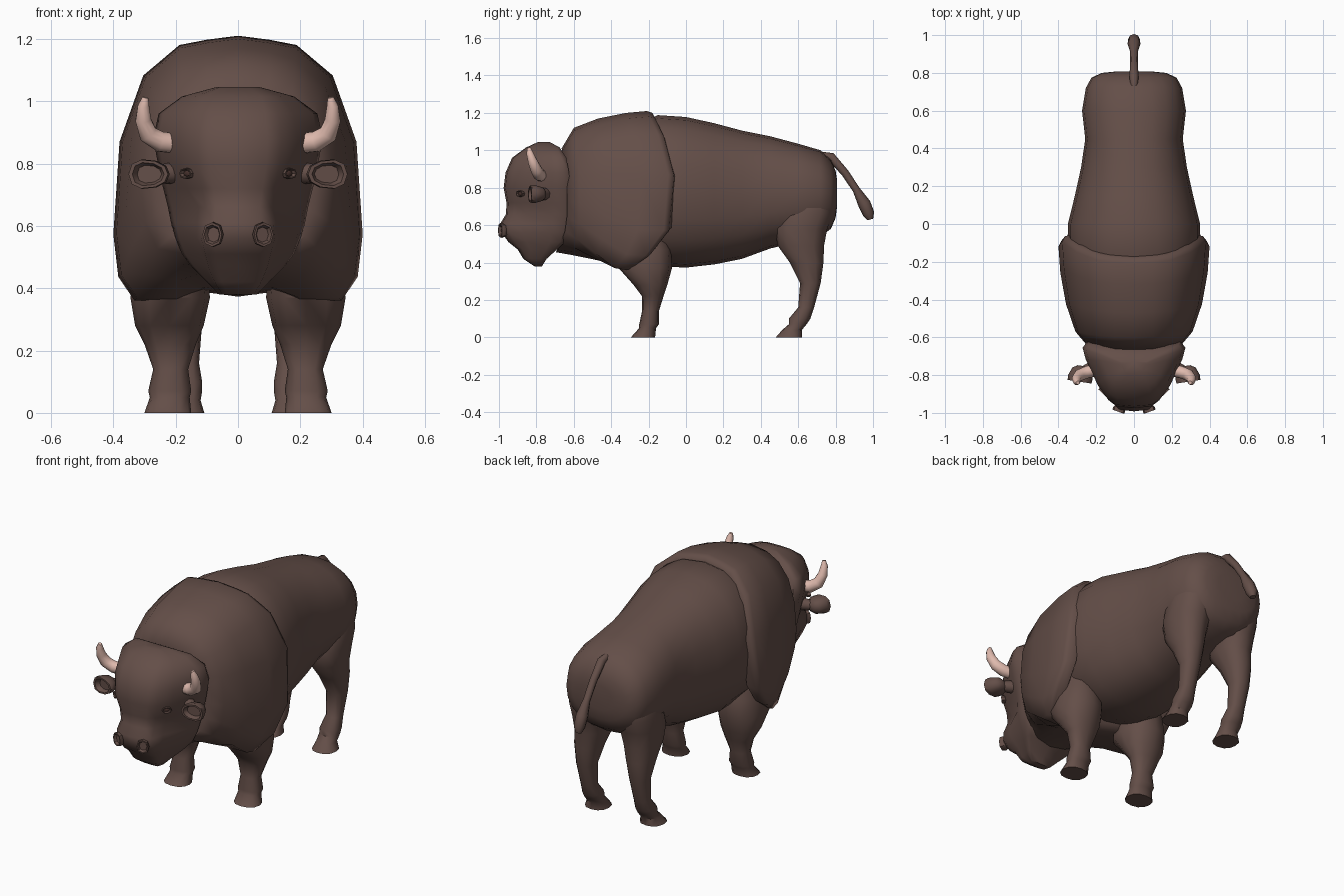
import bpy, bmesh, math
from mathutils import Vector, Matrix


def material(name, color):
    m = bpy.data.materials.new(name)
    m.diffuse_color = (*color, 1)
    return m


BROWN = material("brown hide", (0.127, 0.077, 0.065))
HORN = material("pale horn", (0.74, 0.49, 0.42))
DARK = material("dark eye", (0.06, 0.03, 0.025))


def loft(name, rings, mat=BROWN, mirror=False, angle=40):
    """Skin a list of closed rings, cap both ends, optionally copy to -x."""
    bm = bmesh.new()
    for s in ((1, -1) if mirror else (1,)):
        vs = [[bm.verts.new((p[0] * s, p[1], p[2])) for p in r] for r in rings]
        n = len(vs[0])
        for a, b in zip(vs, vs[1:]):
            for i in range(n):
                j = (i + 1) % n
                bm.faces.new((a[i], a[j], b[j], b[i]))
        bm.faces.new(vs[0])
        bm.faces.new(vs[-1])
    bmesh.ops.recalc_face_normals(bm, faces=bm.faces[:])
    for f in bm.faces:
        f.smooth = True
    me = bpy.data.meshes.new(name)
    bm.to_mesh(me)
    bm.free()
    me.set_sharp_from_angle(angle=math.radians(angle))
    me.materials.append(mat)
    ob = bpy.data.objects.new(name, me)
    bpy.context.collection.objects.link(ob)
    return ob


def oval(n, power=2.0):
    """Unit superellipse points."""
    pts = []
    for i in range(n):
        a = 2 * math.pi * i / n
        c, s = math.cos(a), math.sin(a)
        pts.append((math.copysign(abs(c) ** (2 / power), c),
                    math.copysign(abs(s) ** (2 / power), s)))
    return pts


def both_sides(half):
    """Close a half outline that starts and ends on x = 0."""
    return half + [(-p[0], *p[1:]) for p in half[-2:0:-1]]


def tube(name, path, mat=BROWN, mirror=False, n=8):
    """Round tube through (x, y, z, radius) points."""
    pts = [Vector(p[:3]) for p in path]
    rings = []
    for i, p in enumerate(pts):
        d = (pts[min(i + 1, len(pts) - 1)] - pts[max(i - 1, 0)]).normalized()
        u = d.cross(Vector((0.3, 1, 0.2)) if mirror else Vector((1, 0, 0))).normalized()
        v = d.cross(u)
        rings.append([p + (u * c + v * s) * path[i][3] for c, s in oval(n)])
    return loft(name, rings, mat, mirror, 60)


def cup(name, center, rx, rz, depth, turn=0.0, n=8, taper=0.0):
    """Hollow oval cup opening towards -y, turned about z, on both sides."""
    rot = Matrix.Rotation(turn, 3, 'Z')
    rings = []
    for k, d in ((0.35, 1), (0.75, 0.8), (1, 0.3), (0.97, 0), (0.78, 0), (0.6, 0.3)):
        rings.append([Vector(center) + rot @ Vector((rx * k * c, depth * d, rz * k * s * (1 + taper * c)))
                      for c, s in oval(n, 2.3)])
    return loft(name, rings, mirror=True, angle=45)


# Barrel and rump: y, top, bottom, half width
body = [(-0.35, 1.10, 0.45, 0.28), (-0.15, 1.188, 0.38, 0.352), (0.0, 1.178, 0.373, 0.35),
        (0.15, 1.145, 0.39, 0.313), (0.30, 1.105, 0.42, 0.28), (0.45, 1.075, 0.475, 0.258),
        (0.60, 1.035, 0.51, 0.275), (0.72, 1.0, 0.54, 0.255), (0.775, 0.95, 0.58, 0.225),
        (0.80, 0.89, 0.64, 0.17), (0.808, 0.84, 0.70, 0.09)]
loft("body", [[(w * c, y, (t + b) / 2 + (t - b) / 2 * s) for c, s in oval(20, 2.3)]
              for y, t, b, w in body], angle=60)

# Shaggy shoulder mane: normalised half outline (width, height), rounder at the neck
outline = [(0, 1), (0.25, 0.985), (0.47, 0.965), (0.76, 0.85), (0.95, 0.60), (1, 0.25),
           (0.96, 0.09), (0.83, 0.0), (0.5, 0.0), (0.28, 0.04), (0, 0.02)]
# y at mid height, top, bottom, half width, setback at top and bottom, draping
mane = [(-0.62, 0.95, 0.50, 0.20, 0.02, 0.06, 0), (-0.635, 1.01, 0.455, 0.255, 0.03, 0.06, 0),
        (-0.57, 1.12, 0.435, 0.31, 0.03, 0.04, 0.35), (-0.42, 1.17, 0.405, 0.36, 0.05, 0.08, 0.75),
        (-0.24, 1.20, 0.37, 0.39, 0.08, 0.14, 1), (-0.09, 1.21, 0.36, 0.40, 0.12, 0.23, 1),
        (-0.06, 1.20, 0.365, 0.385, 0.12, 0.24, 1), (-0.05, 1.17, 0.39, 0.335, 0.12, 0.23, 1)]
rings = []
for y, t, b, w, st, sb, drape in mane:
    half = []
    for i, (u, v) in enumerate(outline):
        a = math.pi * i / 10
        u = u * drape + math.sin(a) ** 0.85 * (1 - drape) if 0 < i < 10 else 0
        v = v * drape + (1 + math.cos(a)) / 2 * (1 - drape)
        e = 2 * v - 1
        back = st * e * e if e > 0 else sb * abs(e) ** 3
        half.append((u * w, y - back, b + (t - b) * v))
    rings.append(both_sides(half))
loft("shoulder_mane", rings, angle=65)

# Head with muzzle and beard: z, front y, back y, back half width, front half width
head = [(0.38, -0.81, -0.77, 0.06, 0.05), (0.42, -0.87, -0.745, 0.10, 0.075),
        (0.47, -0.90, -0.69, 0.15, 0.095), (0.51, -0.95, -0.645, 0.18, 0.105),
        (0.56, -0.985, -0.63, 0.20, 0.118), (0.61, -0.992, -0.625, 0.215, 0.112),
        (0.66, -0.962, -0.62, 0.225, 0.105), (0.72, -0.96, -0.62, 0.24, 0.115),
        (0.80, -0.975, -0.62, 0.257, 0.135), (0.88, -0.965, -0.625, 0.272, 0.14),
        (0.96, -0.93, -0.64, 0.255, 0.13), (1.015, -0.855, -0.675, 0.18, 0.11),
        (1.045, -0.79, -0.73, 0.07, 0.05)]
rings = []
for z, yf, yb, w, wf in head:
    k = 0.38 if z > 0.7 else 0.18
    side = [(0, 0), (w * 0.92, 0), (w, 0.09), (w * 0.94, 0.27), (w * k + wf * (1 - k), 0.68),
            (wf, 0.88), (wf * 0.68, 0.975), (0, 1)]
    rings.append(both_sides([(x, yb + (yf - yb) * t, z) for x, t in side]))
loft("head", rings, angle=50)

# Legs: z, front y, back y, inner x, outer x
front = [(0.62, -0.34, -0.14, 0.12, 0.28), (0.47, -0.36, -0.08, 0.10, 0.33),
         (0.37, -0.36, -0.075, 0.09, 0.345), (0.28, -0.28, -0.10, 0.11, 0.33),
         (0.22, -0.235, -0.12, 0.135, 0.30), (0.14, -0.235, -0.145, 0.16, 0.272),
         (0.07, -0.25, -0.145, 0.15, 0.288), (0.05, -0.25, -0.16, 0.155, 0.283),
         (0, -0.295, -0.165, 0.15, 0.30)]
rear = [(0.88, 0.60, 0.70, 0.06, 0.18), (0.74, 0.53, 0.78, 0.035, 0.25),
        (0.66, 0.495, 0.785, 0.035, 0.262), (0.58, 0.475, 0.755, 0.045, 0.262),
        (0.49, 0.49, 0.738, 0.065, 0.25),
        (0.40, 0.555, 0.735, 0.09, 0.24), (0.29, 0.61, 0.72, 0.115, 0.225),
        (0.16, 0.60, 0.685, 0.125, 0.215), (0.10, 0.55, 0.665, 0.115, 0.225),
        (0.07, 0.55, 0.645, 0.115, 0.225), (0.04, 0.515, 0.62, 0.12, 0.225),
        (0, 0.48, 0.62, 0.108, 0.245)]
for name, leg in (("front_legs", front), ("rear_legs", rear)):
    loft(name, [[((a + b) / 2 + (b - a) / 2 * c, (f + k) / 2 + (k - f) / 2 * s, z)
                 for c, s in oval(12, 2.3)] for z, f, k, a, b in leg], mirror=True)

# Tail with tuft
tube("tail", [(0, 0.72, 0.975, 0.018), (0, 0.775, 0.965, 0.024), (0, 0.85, 0.88, 0.021),
              (0, 0.91, 0.79, 0.02), (0, 0.953, 0.715, 0.034), (0, 0.977, 0.66, 0.031),
              (0, 0.985, 0.63, 0.016)])

# Curved horns
tube("horns", [(0.17, -0.765, 0.862, 0.034), (0.25, -0.785, 0.87, 0.033),
               (0.289, -0.80, 0.895, 0.031), (0.304, -0.82, 0.94, 0.026),
               (0.303, -0.835, 0.985, 0.019), (0.297, -0.84, 1.012, 0.010)],
     HORN, mirror=True, n=12)

# Ears, nostrils and eyes
cup("ears", (0.288, -0.835, 0.766), 0.066, 0.047, 0.085, 0.15, 10, 0.15)
tube("ear_roots", [(0.17, -0.73, 0.768, 0.032), (0.23, -0.765, 0.768, 0.034),
                   (0.285, -0.785, 0.767, 0.022)], mirror=True)
cup("nostrils", (0.083, -0.994, 0.572), 0.034, 0.040, 0.045, 0.35)
cup("eyelids", (0.170, -0.893, 0.768), 0.026, 0.018, 0.035, 0.75)
loft("eyeballs", [[(0.164 + 0.011 * k * c, -0.886 - 0.006 * d + 0.008 * k * c, 0.768 + 0.010 * k * s)
                   for c, s in oval(8)] for k, d in ((1, 0), (0.8, 0.7), (0.3, 1))],
     DARK, mirror=True)
